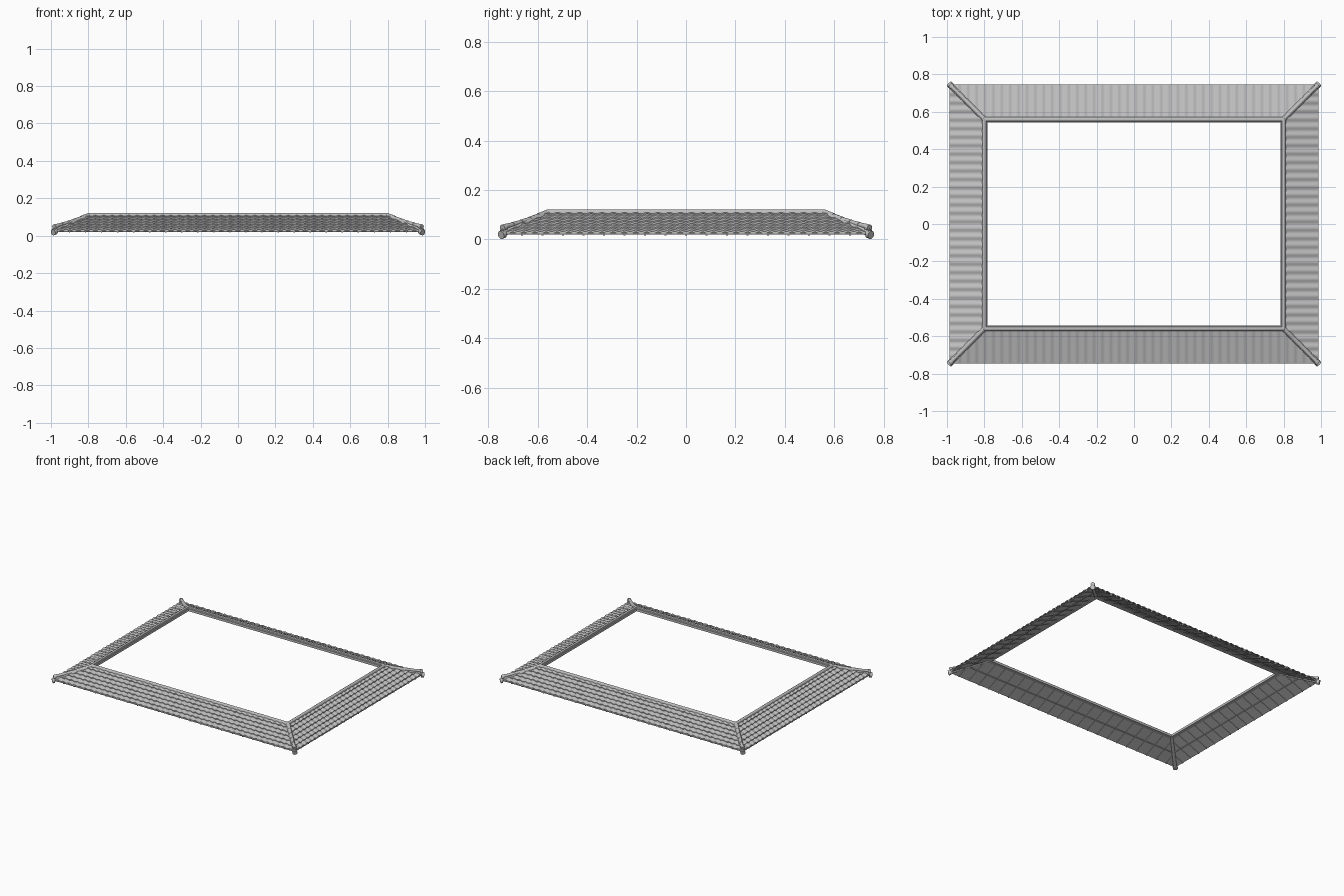
import bpy, bmesh, math
from mathutils import Matrix, Vector

if "Cube" in bpy.data.objects:
    bpy.data.objects.remove(bpy.data.objects["Cube"], do_unlink=True)

INNER_X, INNER_Y = 0.80, 0.56     # upper edge of the slopes
RUN = 0.187                       # horizontal depth of each slope
EAVE_Z, TOP_Z = 0.030, 0.110
COURSES, PITCH, WAVE, LIP = 6, 0.045, 0.0028, 0.005


def material(name, value):
    m = bpy.data.materials.new(name)
    m.use_nodes = True
    col = (value, value, value, 1)
    m.diffuse_color = col
    bsdf = m.node_tree.nodes["Principled BSDF"]
    bsdf.inputs["Base Color"].default_value = col
    bsdf.inputs["Roughness"].default_value = 0.8
    return m


GREY = material("tile grey", 0.52)


def finish(bm, name, smooth=True):
    bmesh.ops.recalc_face_normals(bm, faces=bm.faces)
    me = bpy.data.meshes.new(name)
    bm.to_mesh(me)
    bm.free()
    me.materials.append(GREY)
    ob = bpy.data.objects.new(name, me)
    bpy.context.collection.objects.link(ob)
    if smooth:
        bpy.ops.object.select_all(action='DESELECT')
        ob.select_set(True)
        bpy.context.view_layer.objects.active = ob
        bpy.ops.object.shade_smooth_by_angle(angle=math.radians(35))


def slope_z(d):
    return TOP_Z + (EAVE_Z - TOP_Z) * d / RUN


def mitre(bm, half):
    # trim both ends along the diagonal hip lines
    for s in (-1, 1):
        geom = bm.verts[:] + bm.edges[:] + bm.faces[:]
        bmesh.ops.bisect_plane(bm, geom=geom, plane_co=(s * half, 0, 0),
                               plane_no=(s, 1, 0), clear_outer=True)


def bar(bm, a, b, w, h):
    # rectangular timber between two points
    a, b = Vector(a), Vector(b)
    d = b - a
    mat = Matrix.Translation((a + b) / 2) @ d.to_track_quat('X', 'Z').to_matrix().to_4x4()
    bmesh.ops.create_cube(bm, size=1, matrix=mat @ Matrix.Diagonal((d.length, w, h, 1)))


def tube(bm, a, b, r1, r2, sides=16):
    a, b = Vector(a), Vector(b)
    d = b - a
    mat = Matrix.Translation((a + b) / 2) @ d.to_track_quat('Z', 'Y').to_matrix().to_4x4()
    bmesh.ops.create_cone(bm, cap_ends=True, segments=sides, radius1=r1,
                          radius2=r2, depth=d.length, matrix=mat)


def build_tiles(half):
    # overlapping courses of wavy tiles; local outward direction is -y
    bm = bmesh.new()
    full = half + RUN
    cols = round(2 * full / PITCH)
    n = cols * 10
    rows = []
    for c in range(COURSES):
        rows.append((RUN * c / COURSES, 0))
        rows.append((RUN * (c + 1) / COURSES, LIP))
    rows.append((RUN, -0.003))
    grid = []
    for d, lift in rows:
        grid.append([bm.verts.new((-full + 2 * full * i / n, -d, slope_z(d) + lift
                     + WAVE * math.cos(2 * math.pi * cols * i / n)))
                     for i in range(n + 1)])
    for lo, hi in zip(grid, grid[1:]):
        for i in range(n):
            bm.faces.new((lo[i], lo[i + 1], hi[i + 1], hi[i]))
    mitre(bm, half)
    return bm


def build_deck(half):
    # boarding, rafters and purlins below the tiles
    bm = bmesh.new()
    full = half + RUN
    drop = 0.009
    bar(bm, (0, 0, TOP_Z - drop), (0, -RUN + 0.004, EAVE_Z - drop + 0.002), 2 * full, 0.006)
    count = round(2 * full / 0.085)
    for i in range(count + 1):
        x = -full + 2 * full * i / count
        bar(bm, (x, 0, TOP_Z - drop - 0.004),
            (x, -RUN + 0.004, EAVE_Z - drop - 0.002), 0.007, 0.005)
    z = slope_z(RUN / 2) - drop - 0.003
    bar(bm, (-full, -RUN / 2, z), (full, -RUN / 2, z), 0.008, 0.006)
    mitre(bm, half)
    return bm


# Four roof slopes
SIDES = (("front", INNER_X, INNER_Y, 0), ("left", INNER_Y, INNER_X, 90),
         ("back", INNER_X, INNER_Y, 180), ("right", INNER_Y, INNER_X, 270))
for name, half, offset, angle in SIDES:
    place = Matrix.Rotation(math.radians(angle), 4, 'Z') @ Matrix.Translation((0, -offset, 0))
    for part, make in (("tiles", build_tiles), ("underside", build_deck)):
        bm = make(half)
        bm.transform(place)
        finish(bm, f"{name}_{part}", part == "tiles")

# Rounded ridge frame around the opening: profile of (offset from edge, z)
profile = [(-0.018, 0.094), (-0.018, 0.111), (-0.012, 0.112), (-0.009, 0.118),
           (-0.003, 0.121), (0.003, 0.121), (0.008, 0.118), (0.011, 0.112), (0.012, 0.094)]
bm = bmesh.new()
loops = [[bm.verts.new((sx * (INNER_X + o), sy * (INNER_Y + o), z)) for o, z in profile]
         for sx, sy in ((1, 1), (-1, 1), (-1, -1), (1, -1))]
for k in range(4):
    a, b = loops[k], loops[(k + 1) % 4]
    for i in range(len(profile)):
        j = (i + 1) % len(profile)
        bm.faces.new((a[i], a[j], b[j], b[i]))
finish(bm, "top_ridge_frame")


def hip_point(t, z, sx, sy):
    return Vector((sx * (INNER_X + RUN * t), sy * (INNER_Y + RUN * t), z))


def cap_z(t):
    # gently sagging line of the upper hip tiles
    return 0.112 - 0.088 * t + 0.025 * t * t


# Hip ridges: a lower roll with a round end and a row of cap tiles above
CAPS = 5
for sx, sy, name in ((1, 1, "back_left"), (-1, 1, "back_right"),
                     (1, -1, "front_left"), (-1, -1, "front_right")):
    bm = bmesh.new()
    tube(bm, hip_point(0, 0.105, sx, sy), hip_point(0.98, 0.026, sx, sy), 0.014, 0.015)
    tube(bm, hip_point(0.95, 0.022, sx, sy), hip_point(1.01, 0.018, sx, sy), 0.017, 0.017)
    for i in range(CAPS):
        t0, t1 = 0.92 * i / CAPS, 0.92 * (i + 1) / CAPS + 0.02
        tube(bm, hip_point(t0, cap_z(t0), sx, sy), hip_point(t1, cap_z(t1), sx, sy),
             0.009, 0.011)
    tube(bm, hip_point(0.92, 0.049, sx, sy), hip_point(0.98, 0.046, sx, sy), 0.014, 0.014)
    finish(bm, f"{name}_hip_ridge")
